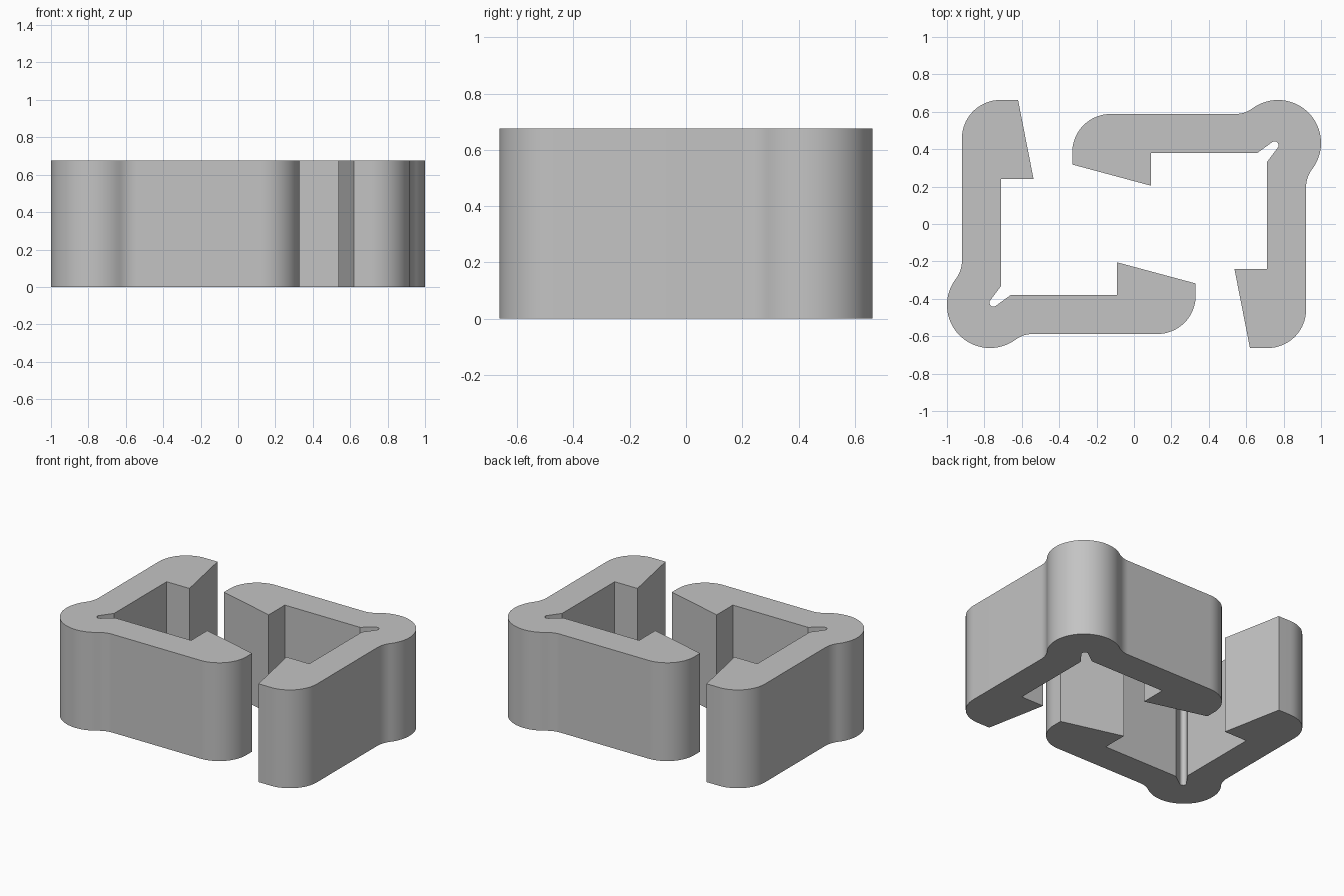
import bpy, bmesh
from math import radians, cos, sin, atan2, degrees, sqrt

cube = bpy.data.objects.get("Cube")
if cube:
    bpy.data.objects.remove(cube, do_unlink=True)

HEIGHT = 0.675

grey = bpy.data.materials.new("plain grey")
grey.use_nodes = True
colour = (0.55, 0.55, 0.55, 1)
grey.diffuse_color = colour
grey.node_tree.nodes["Principled BSDF"].inputs["Base Color"].default_value = colour


def arc(cx, cy, r, start, end, steps=16):
    """Points on an arc, angles in degrees."""
    angles = [radians(start + (end - start) * i / steps) for i in range(steps + 1)]
    return [(cx + r * cos(a), cy + r * sin(a)) for a in angles]


def clip_profile():
    """Outline of one L-shaped clip, counter-clockwise."""
    bx, by, br = 0.77, 0.433, 0.23       # round corner boss
    side, top = 0.92, 0.588              # outer wall lines
    fr = 0.155                           # concave blend radius
    # Blend centres touch the wall line and the boss
    f1x, f2y = side + fr, top + fr
    f1y = by - sqrt((br + fr) ** 2 - (f1x - bx) ** 2)
    f2x = bx - sqrt((br + fr) ** 2 - (f2y - by) ** 2)
    a1 = degrees(atan2(f1y - by, f1x - bx))
    a2 = degrees(atan2(f2y - by, f2x - bx))

    pts = [(0.62, -0.663)]
    pts += arc(0.715, -0.458, 0.205, -90, 0)           # lower leg end
    pts += arc(f1x, f1y, fr, 180, 180 + a1, 10)        # side blend
    pts += arc(bx, by, br, a1, a2, 32)[1:-1]           # corner boss
    pts += arc(f2x, f2y, fr, a2 - 180, -90, 10)        # top blend
    pts += arc(-0.125, 0.383, 0.205, 90, 180)          # long arm end
    pts += [(-0.33, 0.318), (0.09, 0.205), (0.09, 0.38), (0.66, 0.38)]
    pts += arc(0.752, 0.421, 0.021, 125, -35, 10)      # relief notch
    pts += [(0.71, 0.33), (0.71, -0.24), (0.537, -0.24)]
    return pts


def make_clip(name, turn):
    """Extrude the outline; turn is 1 or -1 for the half-turned copy."""
    bm = bmesh.new()
    base = bm.faces.new([bm.verts.new((x * turn, y * turn, 0)) for x, y in clip_profile()])
    result = bmesh.ops.extrude_face_region(bm, geom=[base], use_keep_orig=True)
    verts = [g for g in result["geom"] if isinstance(g, bmesh.types.BMVert)]
    bmesh.ops.translate(bm, verts=verts, vec=(0, 0, HEIGHT))
    bmesh.ops.recalc_face_normals(bm, faces=bm.faces[:])
    mesh = bpy.data.meshes.new(name)
    bm.to_mesh(mesh)
    bm.free()
    mesh.materials.append(grey)
    obj = bpy.data.objects.new(name, mesh)
    bpy.context.collection.objects.link(obj)
    bpy.ops.object.select_all(action="DESELECT")
    obj.select_set(True)
    bpy.context.view_layer.objects.active = obj
    bpy.ops.object.shade_smooth_by_angle(angle=radians(28))


make_clip("back_right_clip", 1)
make_clip("front_left_clip", -1)
